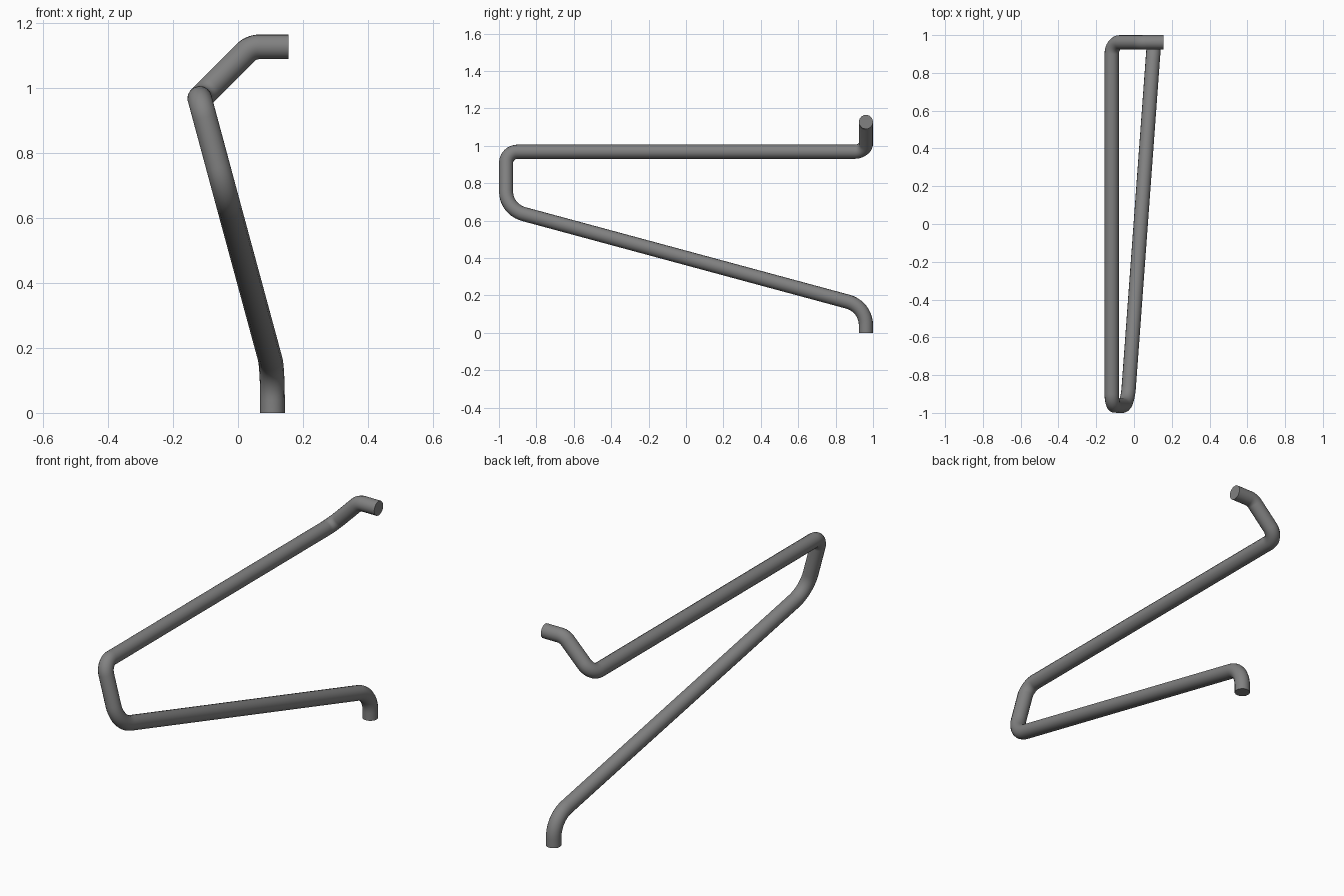
import bpy
import math
from mathutils import Vector

if "Cube" in bpy.data.objects:
    bpy.data.objects.remove(bpy.data.objects["Cube"])

RADIUS = 0.038

# Corner points of the bent rod, with bend radius at each
CORNERS = [
    ((0.106, 0.962, 0.0), 0),
    ((0.106, 0.962, 0.14), 0.13),
    ((-0.035, -0.962, 0.66), 0.13),
    ((-0.118, -0.962, 0.968), 0.062),
    ((-0.118, 0.962, 0.968), 0.062),
    ((0.041, 0.962, 1.127), 0.062),
    ((0.155, 0.962, 1.127), 0),
]


def rounded_path(corners, steps=10):
    """Replace every inner corner with a circular arc."""
    pts = [Vector(p) for p, _ in corners]
    path = [pts[0]]
    for i in range(1, len(pts) - 1):
        p, r = pts[i], corners[i][1]
        a = (pts[i - 1] - p).normalized()
        b = (pts[i + 1] - p).normalized()
        half = a.angle(b) / 2
        centre = p + (a + b).normalized() * (r / math.sin(half))
        start = p + a * (r / math.tan(half)) - centre
        turn = math.pi - 2 * half
        axis = a.cross(b)
        for k in range(steps + 1):
            t = k / steps
            end = p + b * (r / math.tan(half)) - centre
            v = (start * math.sin((1 - t) * turn) + end * math.sin(t * turn)) / math.sin(turn)
            path.append(centre + v)
    path.append(pts[-1])
    return path


# Bent rod swept along the path
curve = bpy.data.curves.new("bent_rod_path", "CURVE")
curve.dimensions = "3D"
curve.bevel_depth = RADIUS
curve.bevel_resolution = 6
curve.use_fill_caps = True
path = rounded_path(CORNERS)
spline = curve.splines.new("POLY")
spline.points.add(len(path) - 1)
for point, co in zip(spline.points, path):
    point.co = (*co, 1)

rod = bpy.data.objects.new("bent_rod", curve)
bpy.context.collection.objects.link(rod)
bpy.context.view_layer.objects.active = rod
rod.select_set(True)
bpy.ops.object.convert(target="MESH")
rod = bpy.context.object

# Weld the end caps to the tube
mod = rod.modifiers.new("weld", "WELD")
mod.merge_threshold = 0.0005
bpy.ops.object.modifier_apply(modifier="weld")
bpy.ops.object.shade_smooth_by_angle(angle=math.radians(40))

# Plain grey metal
grey = bpy.data.materials.new("grey metal")
grey.diffuse_color = (0.22, 0.22, 0.22, 1)
grey.use_nodes = True
grey.node_tree.nodes["Principled BSDF"].inputs["Base Color"].default_value = grey.diffuse_color
rod.data.materials.clear()
rod.data.materials.append(grey)
